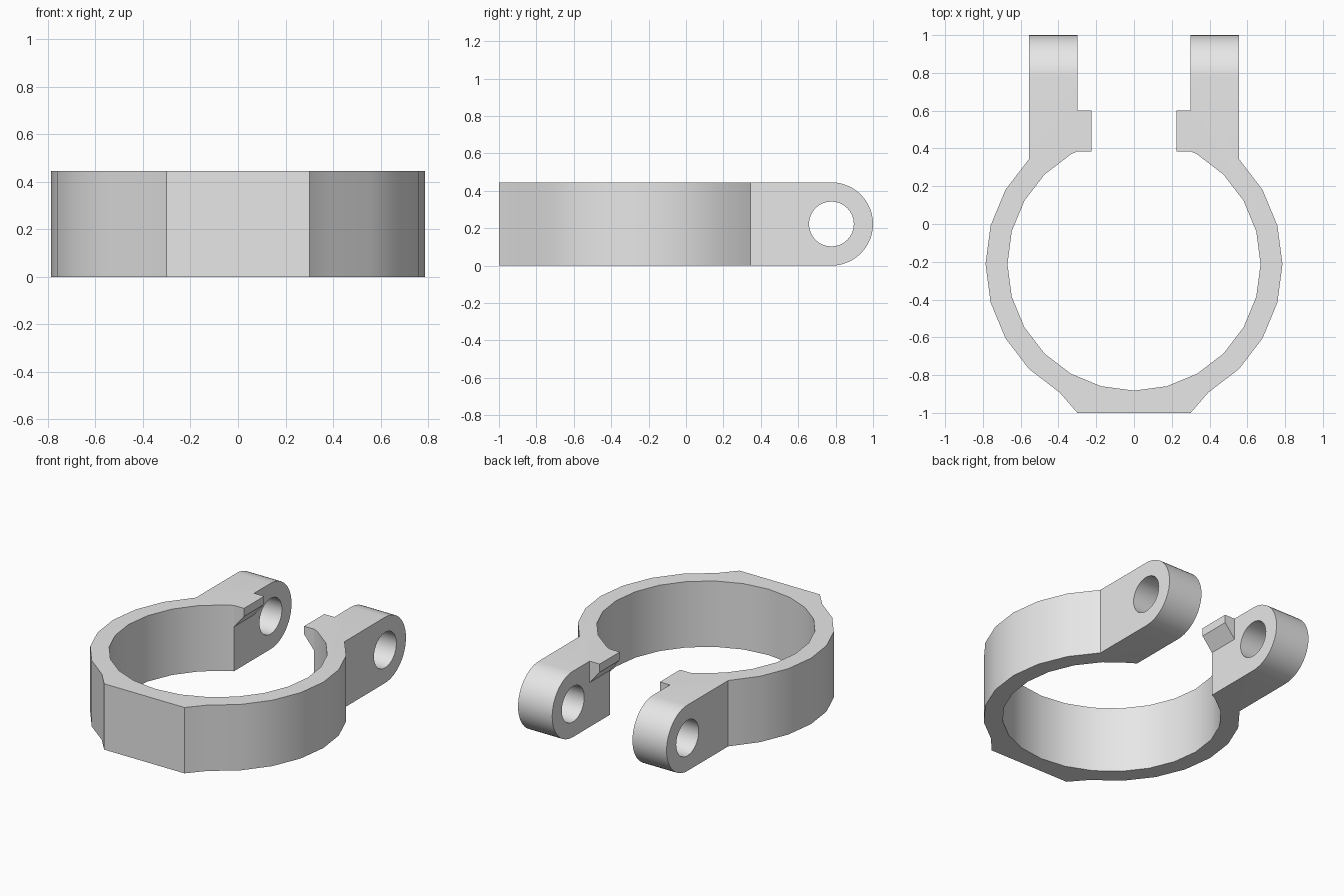
import bpy
import bmesh
from math import sin, cos, pi, radians
from mathutils import Vector

cube = bpy.data.objects.get("Cube")
if cube:
    bpy.data.objects.remove(cube, do_unlink=True)

HEIGHT = 0.445
CENTRE_Y = -0.212
OUTER, INNER = 0.786, 0.67
EYE_R = HEIGHT / 2
EYE_Y = 1 - EYE_R

grey = bpy.data.materials.new("plain grey")
grey.use_nodes = True
grey.diffuse_color = (0.8, 0.8, 0.8, 1)
grey.node_tree.nodes["Principled BSDF"].inputs["Base Color"].default_value = (0.8, 0.8, 0.8, 1)


def prism(name, points, place, start, end):
    """Extrude a 2D outline; place(u, v, w) maps it into space."""
    bm = bmesh.new()
    face = bm.faces.new([bm.verts.new(place(u, v, start)) for u, v in points])
    offset = Vector(place(0, 0, end)) - Vector(place(0, 0, start))
    grown = bmesh.ops.extrude_face_region(bm, geom=[face])["geom"]
    verts = [g for g in grown if isinstance(g, bmesh.types.BMVert)]
    bmesh.ops.translate(bm, verts=verts, vec=offset)
    bmesh.ops.recalc_face_normals(bm, faces=bm.faces)
    mesh = bpy.data.meshes.new(name)
    bm.to_mesh(mesh)
    bm.free()
    obj = bpy.data.objects.new(name, mesh)
    bpy.context.collection.objects.link(obj)
    return obj


def arc(cx, cy, r, first, last, steps):
    return [(cx + r * cos(radians(first + (last - first) * i / steps)),
             cy + r * sin(radians(first + (last - first) * i / steps)))
            for i in range(steps + 1)]


# Plan outline, right half: flat pad, outer ring, arm, tab, inner ring
half = [(0.3, -1)]
half += arc(0, CENTRE_Y, OUTER, -60, 45, 7)
half += [(0.555, 1.1), (0.3, 1.1), (0.3, 0.6), (0.225, 0.6), (0.225, 0.385), (0.3, 0.385)]
half += arc(0, CENTRE_Y, INNER, 60, -75, 9)
bottom = [(0, CENTRE_Y - INNER)]
outline = half + bottom + [(-x, y) for x, y in reversed(half)]
clamp = prism("clamp_band", outline, lambda u, v, w: (u, v, w), -0.1, 0.6)
clamp.data.materials.append(grey)

# Side silhouette with rounded arm ends
side = [(-1.2, 0)] + arc(EYE_Y, EYE_R, EYE_R, -90, 90, 24) + [(-1.2, HEIGHT)]
across = lambda u, v, w: (w, u, v)
silhouette = prism("side_silhouette", side, across, -1, 1)

# Bolt hole through both arms
circle = arc(EYE_Y, EYE_R, 0.12, 0, 360, 32)[:-1]
hole = prism("bolt_hole", circle, across, -1, 1)

# Space below the tabs, leaving a sloped underside
gap = [(0.3, -0.2), (0.3, 0.3), (0.225, 0.39), (0.2, 0.42)]
gap += [(-x, z) for x, z in reversed(gap)]
undercut = prism("tab_undercut", gap, lambda u, v, w: (u, w, v), 0.3, 0.7)

bpy.ops.object.select_all(action="DESELECT")
bpy.context.view_layer.objects.active = clamp
clamp.select_set(True)
for cutter, operation in ((silhouette, "INTERSECT"), (hole, "DIFFERENCE"), (undercut, "DIFFERENCE")):
    cutter.hide_render = True
    mod = clamp.modifiers.new(cutter.name, "BOOLEAN")
    mod.operation = operation
    mod.solver = "EXACT"
    mod.object = cutter
    bpy.ops.object.modifier_apply(modifier=mod.name)
    bpy.data.objects.remove(cutter, do_unlink=True)

# Smooth curves, crisp corners
bpy.ops.object.shade_smooth_by_angle(angle=radians(25))
